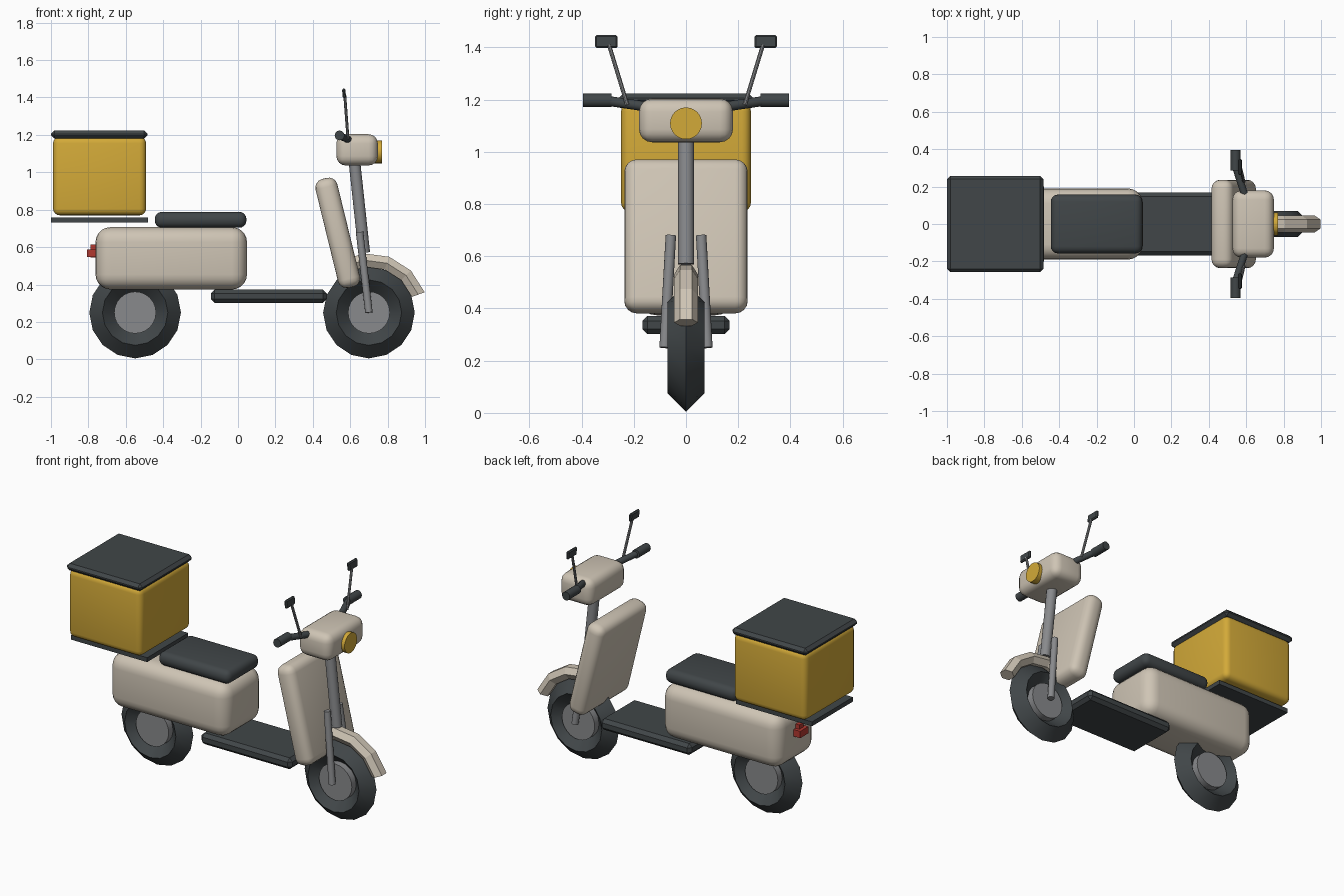
import bpy, bmesh, math
from mathutils import Vector

if "Cube" in bpy.data.objects:
    bpy.data.objects.remove(bpy.data.objects["Cube"])


def material(name, rgb):
    m = bpy.data.materials.new(name)
    m.diffuse_color = (*rgb, 1)
    m.use_nodes = True
    m.node_tree.nodes["Principled BSDF"].inputs["Base Color"].default_value = m.diffuse_color
    return m


CREAM = material("cream", (0.62, 0.555, 0.46))
GOLD = material("gold", (0.65, 0.40, 0.04))
DARK = material("charcoal", (0.052, 0.061, 0.065))
GREY = material("grey metal", (0.25, 0.255, 0.265))
RED = material("red", (0.45, 0.04, 0.03))


def finish(obj, name, mat, smooth=True):
    obj.name = obj.data.name = name
    obj.data.materials.append(mat)
    if smooth:
        bpy.ops.object.select_all(action='DESELECT')
        obj.select_set(True)
        bpy.context.view_layer.objects.active = obj
        bpy.ops.object.shade_smooth_by_angle(angle=math.radians(31))
    return obj


def from_bmesh(bm, name, mat, smooth=True):
    bmesh.ops.recalc_face_normals(bm, faces=bm.faces)
    me = bpy.data.meshes.new(name)
    bm.to_mesh(me)
    bm.free()
    obj = bpy.data.objects.new(name, me)
    bpy.context.collection.objects.link(obj)
    return finish(obj, name, mat, smooth)


def box(name, mat, center, size, bevel=0.0, segments=4, tilt=0.0):
    """Box with rounded or chamfered edges, tilted about y."""
    bm = bmesh.new()
    bmesh.ops.create_cube(bm, size=1)
    bmesh.ops.scale(bm, vec=size, verts=bm.verts)
    if bevel:
        bmesh.ops.bevel(bm, geom=bm.edges[:], offset=bevel, segments=segments,
                        profile=0.5, affect='EDGES', clamp_overlap=True)
    obj = from_bmesh(bm, name, mat)
    obj.location = center
    obj.rotation_euler = (0, tilt, 0)
    return obj


def rod(name, mat, a, b, radius, sides=16):
    """Cylinder between two points."""
    a, b = Vector(a), Vector(b)
    bpy.ops.mesh.primitive_cylinder_add(
        vertices=sides, radius=radius, depth=(b - a).length, location=(a + b) / 2,
        rotation=(b - a).to_track_quat('Z', 'Y').to_euler())
    return finish(bpy.context.object, name, mat)


# Wheels: diamond-section tyres with plain drum hubs
for label, x in (("rear", -0.55), ("front", 0.70)):
    bpy.ops.mesh.primitive_torus_add(
        major_segments=16, minor_segments=4, major_radius=0.175, minor_radius=0.07,
        location=(x, 0, 0.25), rotation=(math.pi / 2, 0, 0))
    finish(bpy.context.object, label + "_tyre", DARK)
    rod(label + "_hub", GREY, (x, -0.05, 0.25), (x, 0.05, 0.25), 0.112, 24)

# Body, seat and floor
box("rear_body", CREAM, (-0.357, 0, 0.54), (0.81, 0.38, 0.333), 0.08, 5)
box("seat", DARK, (-0.20, 0, 0.746), (0.49, 0.315, 0.085), 0.038)
box("floorboard", DARK, (0.165, 0, 0.337), (0.62, 0.335, 0.07), 0.02, 1)
box("leg_shield", CREAM, (0.533, 0, 0.676), (0.12, 0.473, 0.60), 0.048, 4, -0.24)

# Cargo box on its rack
box("rack", DARK, (-0.74, 0, 0.746), (0.52, 0.40, 0.027))
box("cargo_box", GOLD, (-0.74, 0, 0.98), (0.497, 0.497, 0.42), 0.035)
box("cargo_lid", DARK, (-0.742, 0, 1.202), (0.515, 0.515, 0.044), 0.018, 1)

# Tail light: upright block crossed by a bar
box("tail_light_block", RED, (-0.77, 0, 0.58), (0.035, 0.04, 0.07))
box("tail_light_bar", RED, (-0.782, 0, 0.567), (0.05, 0.08, 0.042))

# Steering column, head and lamp
rod("steering_column", GREY, (0.675, 0, 0.57), (0.62, 0, 1.08), 0.031)
box("steering_head", CREAM, (0.637, 0, 1.12), (0.222, 0.36, 0.167), 0.05)
rod("headlight", GOLD, (0.73, 0, 1.109), (0.77, 0, 1.109), 0.061, 24)

# Paired fork legs, handlebars, grips and mirrors
for label, s in (("left", 1), ("right", -1)):
    rod(label + "_fork_leg", GREY, (0.70, 0.082 * s, 0.25), (0.65, 0.058 * s, 0.68), 0.02)
    rod(label + "_handlebar", DARK, (0.60, 0.13 * s, 1.17), (0.545, 0.30 * s, 1.195), 0.019)
    rod(label + "_grip", DARK, (0.543, 0.285 * s, 1.197), (0.543, 0.395 * s, 1.197), 0.026)
    rod(label + "_mirror_stem", GREY, (0.588, 0.225 * s, 1.18), (0.571, 0.295 * s, 1.41), 0.008, 8)
    box(label + "_mirror", DARK, (0.567, 0.305 * s, 1.422), (0.018, 0.086, 0.05), 0.006, 1, -0.08)

# Front fender: hexagonal section swept around the wheel centre
bm = bmesh.new()
rings = []
for i in range(5):
    a = math.radians(20 + 25 * i)
    ring = []
    for k in range(6):
        t = k * math.pi / 3
        r = 0.281 + 0.042 * math.sin(t)
        ring.append(bm.verts.new((0.70 + r * math.cos(a), 0.046 * math.cos(t),
                                  0.25 + r * math.sin(a))))
    rings.append(ring)
for p, q in zip(rings, rings[1:]):
    for k in range(6):
        n = (k + 1) % 6
        bm.faces.new((p[k], p[n], q[n], q[k]))
bm.faces.new(rings[0])
bm.faces.new(rings[-1])
from_bmesh(bm, "front_fender", CREAM, smooth=False)
